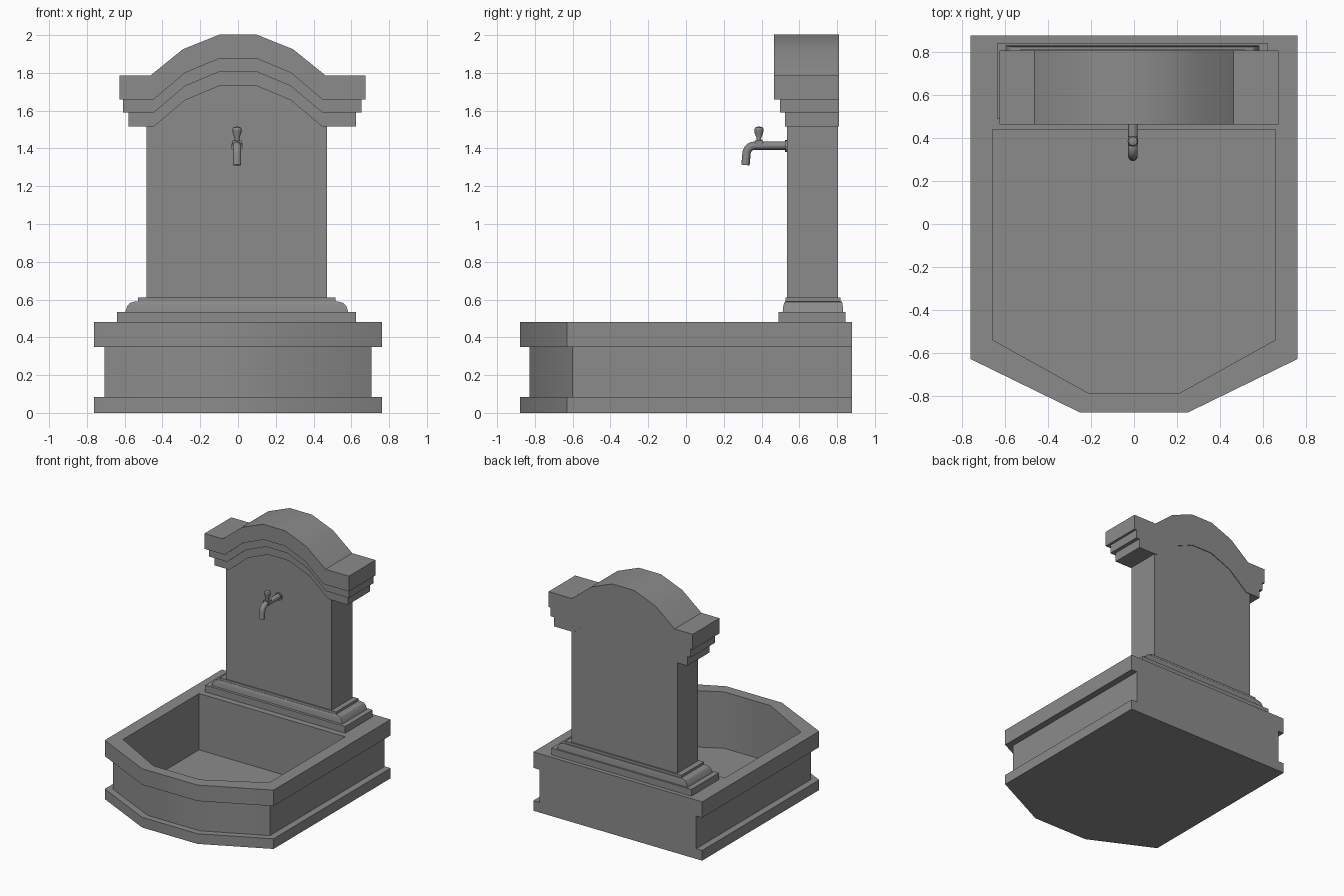
import bpy
import bmesh
import math
from mathutils import Vector

cube = bpy.data.objects.get("Cube")
if cube:
    bpy.data.objects.remove(cube, do_unlink=True)

stone = bpy.data.materials.new("grey stone")
stone.use_nodes = True
grey = (0.26, 0.26, 0.26, 1)
stone.diffuse_color = grey
stone.node_tree.nodes["Principled BSDF"].inputs["Base Color"].default_value = grey


def loft(name, rings):
    """Skin a list of equal-length point rings and cap both ends."""
    bm = bmesh.new()
    loops = [[bm.verts.new(p) for p in ring] for ring in rings]
    for a, b in zip(loops, loops[1:]):
        for i in range(len(a)):
            j = (i + 1) % len(a)
            bm.faces.new((a[i], a[j], b[j], b[i]))
    bm.faces.new(loops[0])
    bm.faces.new(loops[-1])
    bmesh.ops.recalc_face_normals(bm, faces=bm.faces)
    mesh = bpy.data.meshes.new(name)
    bm.to_mesh(mesh)
    bm.free()
    mesh.materials.append(stone)
    obj = bpy.data.objects.new(name, mesh)
    bpy.context.collection.objects.link(obj)
    bpy.ops.object.select_all(action="DESELECT")
    obj.select_set(True)
    bpy.context.view_layer.objects.active = obj
    bpy.ops.object.shade_smooth_by_angle(angle=math.radians(30))
    return obj


def basin_ring(half, back, corner, front, nose, z):
    """Rectangle with a three-sided bowed front."""
    side = [(half, back), (half, corner), (nose, front)]
    return [(x, y, z) for x, y in side] + [(-x, y, z) for x, y in reversed(side)]


def rect_ring(x0, x1, y0, y1, z):
    return [(x0, y0, z), (x1, y0, z), (x1, y1, z), (x0, y1, z)]


def circle_ring(centre, direction, radius, sides=12):
    d = Vector(direction).normalized()
    u = Vector((1, 0, 0))
    if abs(d.x) > 0.9:
        u = Vector((0, 1, 0))
    v = d.cross(u)
    angles = [2 * math.pi * i / sides for i in range(sides)]
    return [Vector(centre) + radius * (u * math.cos(a) + v * math.sin(a)) for a in angles]


def arch(x0, x1, z, spread=1.0):
    """Stepped arch line from left end to right end."""
    rise = [(0.465, 0), (0.292, 0.14), (0.1, 0.217)]
    left = [(-x * spread, z + h) for x, h in rise]
    right = [(x * spread, z + h) for x, h in reversed(rise)]
    return [(x0, z)] + left + right + [(x1, z)]


def slab(name, outline, y0, y1):
    loft(name, [[(x, y, z) for x, z in outline] for y in (y0, y1)])


# Basin: foot, recessed body, rim and hollow
outer = (0.762, 0.88, -0.63, -0.88, 0.25)
body = (0.708, 0.88, -0.60, -0.828, 0.235)
inner = (0.66, 0.44, -0.54, -0.79, 0.21)
steps = [(outer, 0), (outer, 0.083), (body, 0.083), (body, 0.35),
         (outer, 0.35), (outer, 0.48), (inner, 0.48), (inner, 0.02)]
loft("basin", [basin_ring(*shape, z) for shape, z in steps])

# Stepped plinth under the back wall
loft("plinth_lower", [rect_ring(-0.64, 0.625, 0.49, 0.845, z) for z in (0.48, 0.535)])
loft("plinth_middle", [
    rect_ring(-0.597, 0.583, 0.512, 0.832, 0.535),
    rect_ring(-0.587, 0.573, 0.515, 0.83, 0.565),
    rect_ring(-0.572, 0.558, 0.52, 0.827, 0.582),
    rect_ring(-0.545, 0.53, 0.525, 0.825, 0.59)])
loft("plinth_upper", [rect_ring(-0.53, 0.515, 0.527, 0.817, z) for z in (0.585, 0.61)])

# Back wall, arched to follow the cornice
slab("back_wall", [(-0.485, 0.6)] + arch(-0.485, 0.472, 1.54, 0.98) + [(0.472, 0.6)],
     0.535, 0.805)

# Cornice: three arched bands growing outward
bands = [("cornice_lower", -0.58, 0.625, 1.60, 1.515, 0.525),
         ("cornice_middle", -0.608, 0.655, 1.67, 1.59, 0.497),
         ("cornice_top", -0.628, 0.675, 1.785, 1.66, 0.465)]
for name, x0, x1, top, bottom, front in bands:
    outline = arch(x0, x1, top) + arch(x0, x1, bottom, 0.96)[::-1]
    slab(name, outline, front, 0.81)

# Tap: wall flange, bent spout, collar and handle
tx = -0.005
loft("tap_flange", [circle_ring((tx, y, 1.412), (0, 1, 0), 0.032) for y in (0.54, 0.525)])

bend = [(0.535, 1.415), (0.365, 1.415)]
for i in range(1, 6):
    a = math.radians(18 * i)
    bend.append((0.365 - 0.045 * math.sin(a), 1.37 + 0.045 * math.cos(a)))
bend.append((0.315, 1.312))
path = [Vector((tx, y, z)) for y, z in bend]
rings = []
for i, p in enumerate(path):
    ahead = path[min(i + 1, len(path) - 1)]
    behind = path[max(i - 1, 0)]
    rings.append(circle_ring(p, ahead - behind, 0.022))
loft("tap_spout", rings)

loft("tap_collar", [rect_ring(tx - 0.023, tx + 0.023, 0.365, 0.408, z) for z in (1.41, 1.441)])
profile = [(0.014, 1.43), (0.012, 1.455), (0.022, 1.48), (0.025, 1.5), (0.02, 1.511), (0.008, 1.515)]
loft("tap_handle", [circle_ring((tx, 0.386, z), (0, 0, 1), r) for r, z in profile])
